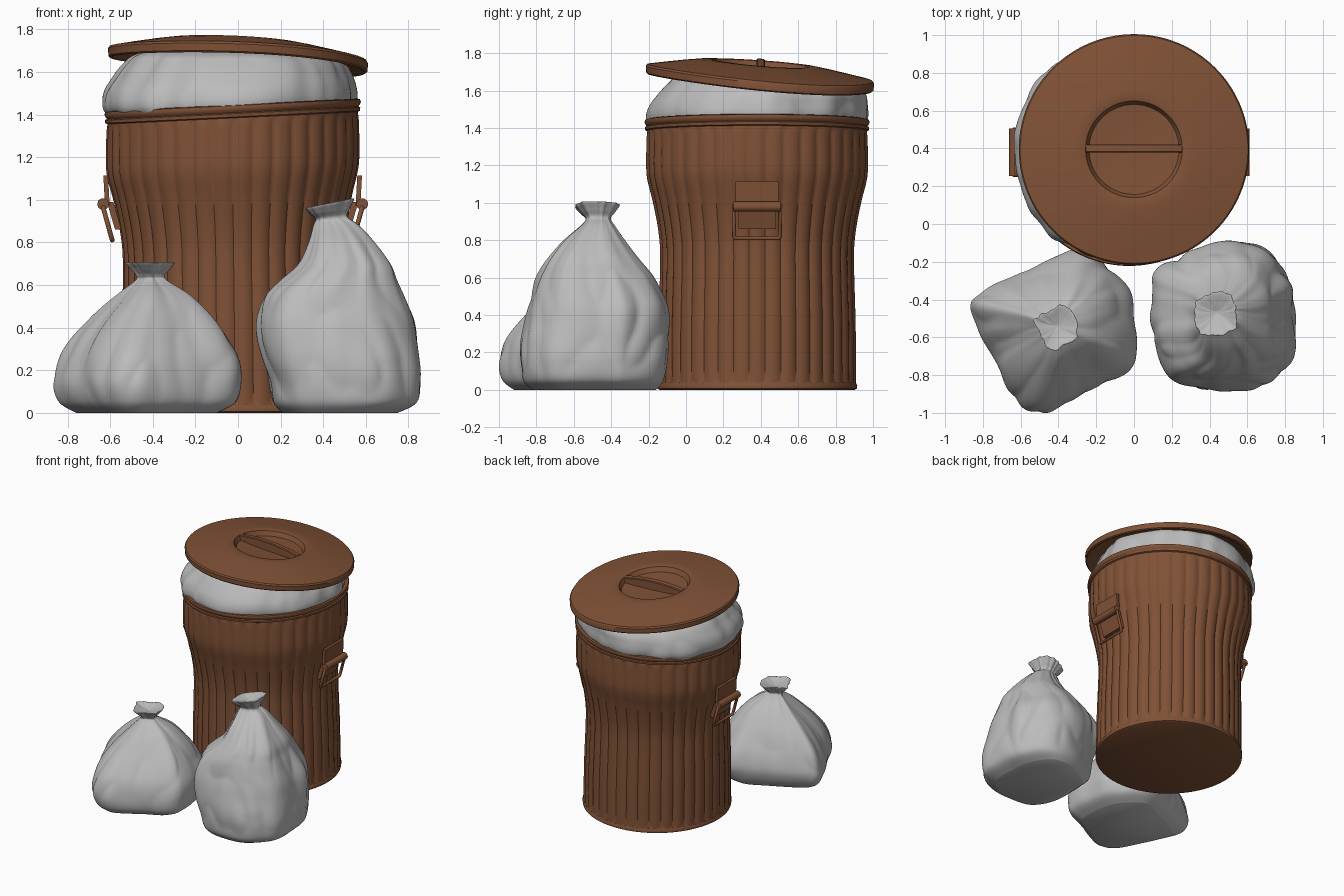
import bpy, math
from mathutils import Vector, noise

if "Cube" in bpy.data.objects:
    bpy.data.objects.remove(bpy.data.objects["Cube"])

def material(name, rgb):
    m = bpy.data.materials.new(name)
    m.diffuse_color = (*rgb, 1)
    m.use_nodes = True
    m.node_tree.nodes["Principled BSDF"].inputs["Base Color"].default_value = m.diffuse_color
    return m

BROWN = material("rusty_brown", (0.215, 0.083, 0.037))
GREY = material("bag_grey", (0.5, 0.5, 0.5))

def make(name, verts, faces, mat, angle=40):
    me = bpy.data.meshes.new(name)
    me.from_pydata(verts, [], faces)
    me.materials.append(mat)
    me.shade_smooth()
    me.set_sharp_from_angle(angle=math.radians(angle))
    ob = bpy.data.objects.new(name, me)
    bpy.context.collection.objects.link(ob)
    return ob

def loft(name, rings, mat, angle=40):
    n = len(rings[0])
    verts = [v for r in rings for v in r]
    faces = [(i*n+j, i*n+(j+1) % n, (i+1)*n+(j+1) % n, (i+1)*n+j)
             for i in range(len(rings)-1) for j in range(n)]
    faces += [tuple(reversed(range(n))), tuple(range(len(verts)-n, len(verts)))]
    return make(name, verts, faces, mat, angle)

def spline(pts, steps, closed=False):
    """Catmull-Rom interpolation of tuples of any length."""
    out, n = [], len(pts)
    get = (lambda i: pts[i % n]) if closed else (lambda i: pts[max(0, min(n-1, i))])
    for i in range(n if closed else n-1):
        p = [get(i+k) for k in (-1, 0, 1, 2)]
        for s in range(steps):
            t = s/steps
            out.append(tuple(0.5*(2*b+(c-a)*t+(2*a-5*b+4*c-d)*t*t+(3*b-a-3*c+d)*t**3)
                             for a, b, c, d in zip(*p)))
    return out if closed else out + [pts[-1]]

def clamp(v):
    return max(0.0, min(1.0, v))

def bag(name, outline, levels, neck, seed, tilt=0.0, amp=0.045, top=None):
    """Loft an outline through levels (z, x0, x1, y0, y1), then crease it."""
    pts = spline(outline, 10, True)
    lo = [min(p[k] for p in pts) for k in (0, 1)]
    hi = [max(p[k] for p in pts) for k in (0, 1)]
    unit = [[2*(p[k]-lo[k])/(hi[k]-lo[k])-1 for k in (0, 1)] for p in pts]
    rings = []
    for z, x0, x1, y0, y1 in spline(levels, 7):
        cx, cy = (x0+x1)/2, (y0+y1)/2
        ring = []
        for u, v in unit:
            a = math.atan2(v, u)
            f = clamp(z/0.15)
            up = clamp(z/neck)
            q = Vector((math.cos(a)*1.8, math.sin(a)*1.8, z*2.2+seed))
            crease = abs(noise.noise(q*1.3)) - 0.2
            # pleats gather towards the neck
            pleat = noise.noise(Vector((math.cos(a)*4, math.sin(a)*4, z*1.2+seed)))*up*up
            s = 1 + f*(amp*2.2*crease + 0.07*pleat)
            x, y = cx+u*(x1-x0)/2*s, cy+v*(y1-y0)/2*s
            zz = z + tilt*(x-cx)*clamp((z-neck+0.02)/0.06)
            if top:
                zz = top(x, y, zz)
            ring.append((x, y, zz))
        rings.append(ring)
    return loft(name, rings, GREY, 80)

# ---- low bag on the left
bag("low_bag",
    [(0.01, -.65), (-.03, -.38), (-.15, -.22), (-.3, -.14), (-.55, -.24), (-.8, -.36),
     (-.87, -.43), (-.82, -.56), (-.74, -.72), (-.62, -.93), (-.5, -.995), (-.38, -.96),
     (-.2, -.86), (-.02, -.77)],
    [(0, -.76, -.1, -.92, -.24), (.05, -.84, -.01, -.98, -.17), (.14, -.87, .01, -1, -.14),
     (.25, -.84, 0, -.97, -.16), (.35, -.78, -.05, -.9, -.21), (.45, -.69, -.12, -.81, -.28),
     (.55, -.57, -.22, -.71, -.37), (.62, -.48, -.33, -.61, -.47), (.645, -.475, -.345, -.605, -.485),
     (.675, -.5, -.32, -.64, -.45), (.705, -.525, -.3, -.67, -.43), (.69, -.47, -.35, -.61, -.49),
     (.68, -.42, -.4, -.55, -.53)], .63, 3.1)

# ---- tall bag on the right
bag("tall_bag",
    [(.86, -.65), (.85, -.45), (.83, -.3), (.72, -.14), (.6, -.08), (.45, -.09), (.28, -.15),
     (.12, -.25), (.1, -.35), (.09, -.55), (.13, -.72), (.25, -.85), (.45, -.88), (.65, -.86),
     (.8, -.76)],
    [(0, .21, .75, -.82, -.16), (.05, .165, .84, -.87, -.12), (.15, .15, .86, -.885, -.1),
     (.25, .12, .855, -.88, -.09), (.35, .1, .84, -.86, -.09), (.45, .1, .82, -.84, -.1),
     (.55, .13, .78, -.81, -.14), (.62, .2, .75, -.78, -.18), (.7, .29, .72, -.73, -.25),
     (.8, .335, .645, -.65, -.33), (.88, .355, .57, -.56, -.385), (.915, .365, .515, -.535, -.405),
     (.95, .34, .53, -.565, -.38), (.985, .32, .545, -.59, -.36), (.97, .38, .5, -.53, -.42),
     (.955, .43, .45, -.48, -.46)], .91, 8.7, .2)

# ---- dented, ribbed bin: profile rows are (z, radius, rib depth)
CX, CY = -.025, .38

def lid_z(x, y):
    return 1.665 - .058*x - .078*(y-.39)

lower = spline([(.04, .53, .0), (.07, .526, .012), (.35, .524, .012), (.7, .515, .012),
                (.85, .525, .012), (1.0, .553, .012), (1.12, .583, .012), (1.2, .59, .012),
                (1.34, .588, .011), (1.385, .587, 0)], 5)
lip = [(1.39, .598, 0), (1.405, .599, 0), (1.41, .59, 0), (1.418, .596, 0), (1.43, .602, 0),
       (1.443, .598, 0), (1.447, .585, 0), (1.44, .57, 0), (1.3, .56, 0), (1.28, .3, 0)]
foot = [(0, .522, 0), (.006, .533, 0), (.025, .536, 0), (.033, .53, 0)]
RIBS, SEG = 38, 8
rings = []
for z, r, d in foot + lower + lip:
    ring = []
    for j in range(RIBS*SEG):
        a = 2*math.pi*j/(RIBS*SEG)
        rr = r + d*(abs(math.cos(RIBS*a/2))**.8 - .6)
        cx = -.012 - .013*clamp(z/1.1)
        x, y = cx+rr*math.cos(a), CY+rr*math.sin(a)
        ring.append((x, y, z + .05*x*clamp(z/1.4)**2))
    rings.append(ring)
loft("bin_body", rings, BROWN, 50)

# ---- bag bulging out under the lid
circle = [(math.cos(k*math.pi/8), math.sin(k*math.pi/8)) for k in range(16)]
def under_lid(x, y, z):
    edge = math.hypot(x, y-.39)
    return min(z + .04*x*clamp((1.6-z)/.15), lid_z(x, y) + .025 - .05*clamp((edge-.4)/.2))
bag("bin_liner", circle,
    [(1.34, -.52, .47, -.13, .89), (1.41, -.6, .535, -.19, .95), (1.46, -.635, .55, -.205, .97),
     (1.52, -.625, .545, -.19, .97), (1.58, -.58, .53, -.15, .96), (1.64, -.53, .5, -.1, .91),
     (1.68, -.48, .44, -.05, .84), (1.7, -.38, .34, .05, .73), (1.71, -.05, .05, .34, .44)],
    1.9, 5.3, 0, .025, under_lid)

# ---- lid: revolved shell with a round recess, sheared to its slant
prof = [(.02, .022), (.24, .022), (.262, .05), (.4, .035), (.55, .005), (.588, -.025), (.6, -.027),
        (.608, -.02), (.61, .015), (.603, .026), (.59, .029), (.5, .047), (.4, .066), (.32, .079),
        (.265, .083), (.256, .079), (.252, .07), (.238, .045), (.15, .038), (.02, .036)]
rings = []
for r, h in prof:
    ring = []
    for j in range(128):
        a = 2*math.pi*j/128
        x, y = r*math.cos(a), .395+r*math.sin(a)
        dent = -.008*math.sin(2*a+.6)*(r/.6)**2
        ring.append((x, y, lid_z(x, y)+h+dent))
    rings.append(ring)
loft("lid", rings, BROWN, 35)

# ---- arched grip across the recess
rings = []
for i in range(17):
    x = -.253 + .506*i/16
    t = .08 + .024*(1-(x/.253)**2)
    rings.append([(x, y, lid_z(x, y)+h) for y, h in
                  ((.378, .03), (.422, .03), (.422, t-.006), (.417, t), (.383, t), (.378, t-.006))])
loft("lid_grip", rings, BROWN, 35)

# ---- side handles: hinge plate, lower plate, rolled hinge, hanging bail
def slab(name, side, y0, y1, top, bottom, thick):
    """Plate between (distance, z) at the top and bottom, thick outwards."""
    rings = []
    for d, z in (bottom, top):
        rings.append([(CX+side*(d+o), y, z) for o, y in
                      ((0, y0), (thick, y0), (thick, y1), (0, y1))])
    if side < 0:
        rings = [r[::-1] for r in rings]
    loft(name, rings, BROWN, 30)

def rod(name, side, pts, radius, cyclic):
    cu = bpy.data.curves.new(name, 'CURVE')
    cu.dimensions = '3D'
    cu.bevel_depth, cu.bevel_resolution, cu.use_fill_caps = radius, 3, True
    sp = cu.splines.new('POLY')
    sp.points.add(len(pts)-1)
    for p, (d, y, z) in zip(sp.points, pts):
        p.co = (CX+side*d, y, z, 1)
    sp.use_cyclic_u = cyclic
    cu.materials.append(BROWN)
    bpy.context.collection.objects.link(bpy.data.objects.new(name, cu))

for side, tag in ((-1, "left"), (1, "right")):
    slab(tag+"_hinge_plate", side, .265, .495, (.585, 1.115), (.577, .97), .022)
    slab(tag+"_lower_plate", side, .28, .48, (.56, .99), (.522, .86), .03)
    rod(tag+"_hinge_roll", side, [(.608, .255, .98), (.608, .505, .98)], .028, False)
    rod(tag+"_bail", side, [(.608, .257, .965), (.608, .503, .965), (.568, .503, .82),
                            (.565, .495, .81), (.565, .265, .81), (.568, .257, .82)], .011, True)
